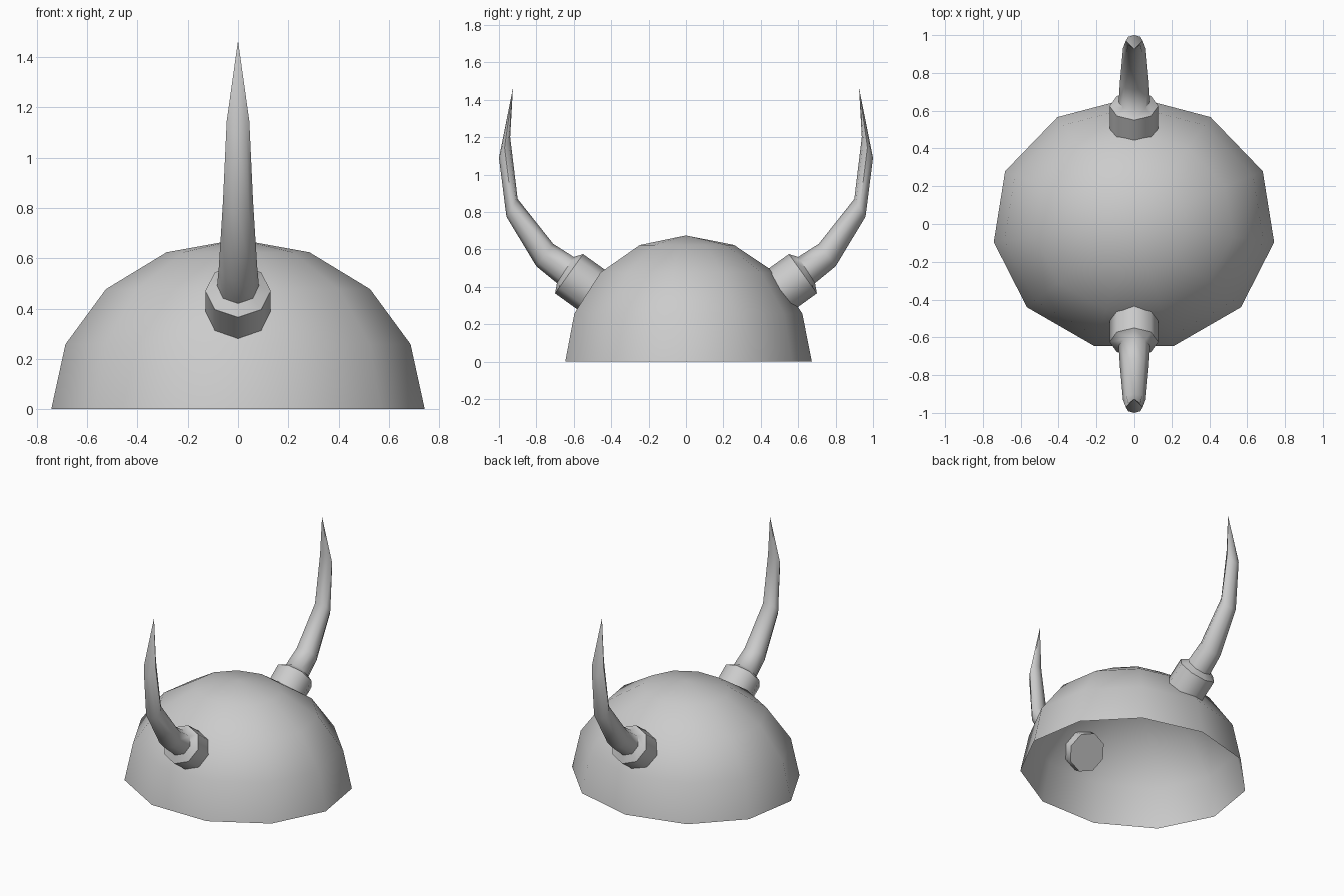
import bpy, bmesh, math

if "Cube" in bpy.data.objects:
    bpy.data.objects.remove(bpy.data.objects["Cube"])


def finish(name, bm, angle):
    bmesh.ops.recalc_face_normals(bm, faces=bm.faces)
    mesh = bpy.data.meshes.new(name)
    bm.to_mesh(mesh)
    bm.free()
    ob = bpy.data.objects.new(name, mesh)
    bpy.context.collection.objects.link(ob)
    bpy.ops.object.select_all(action='DESELECT')
    bpy.context.view_layer.objects.active = ob
    ob.select_set(True)
    bpy.ops.object.shade_smooth_by_angle(angle=math.radians(angle))
    return ob


def bridge(bm, a, b):
    n = len(a)
    for i in range(n):
        bm.faces.new((a[i], a[(i + 1) % n], b[(i + 1) % n], b[i]))


def fan(bm, ring, tip):
    for i in range(len(ring)):
        bm.faces.new((ring[i], ring[(i + 1) % len(ring)], tip))


# Open dome: upper half of an 11-sided, slightly oval sphere
def dome():
    bm = bmesh.new()
    rings = []
    for k in range(4):
        lat = math.radians(22.5 * k)
        rings.append([bm.verts.new((0.75 * math.cos(lat) * math.sin(i * math.tau / 11),
                                    0.673 * math.cos(lat) * math.cos(i * math.tau / 11),
                                    0.675 * math.sin(lat))) for i in range(11)])
    for a, b in zip(rings, rings[1:]):
        bridge(bm, a, b)
    fan(bm, rings[-1], bm.verts.new((0, 0, 0.675)))
    finish("helmet_dome", bm, 50)


# Horn sections: upper (y, z), lower (y, z), half width in x
SECTIONS = [
    ((0.388, 0.459), (0.538, 0.249), 0.13),
    ((0.55, 0.575), (0.70, 0.365), 0.13),
    ((0.60, 0.56), (0.69, 0.42), 0.083),
    ((0.71, 0.63), (0.80, 0.51), 0.076),
    ((0.90, 0.87), (0.96, 0.775), 0.06),
    ((0.94, 1.20), (1.00, 1.09), 0.045),
]


# Collar and curved horn lofted through eight-sided sections
def horn(name, side):
    bm = bmesh.new()
    rings = []
    for (uy, uz), (ly, lz), rx in SECTIONS:
        ring = []
        for i in range(8):
            a = i * math.tau / 8
            t = math.cos(a)
            y = (uy + ly) / 2 + t * (uy - ly) / 2
            z = (uz + lz) / 2 + t * (uz - lz) / 2
            ring.append(bm.verts.new((rx * math.sin(a), side * y, z)))
        rings.append(ring)
    for a, b in zip(rings, rings[1:]):
        bridge(bm, a, b)
    bm.faces.new(rings[0])
    fan(bm, rings[-1], bm.verts.new((0, side * 0.925, 1.465)))
    finish(name, bm, 50)


dome()
horn("front_horn", -1)
horn("back_horn", 1)
